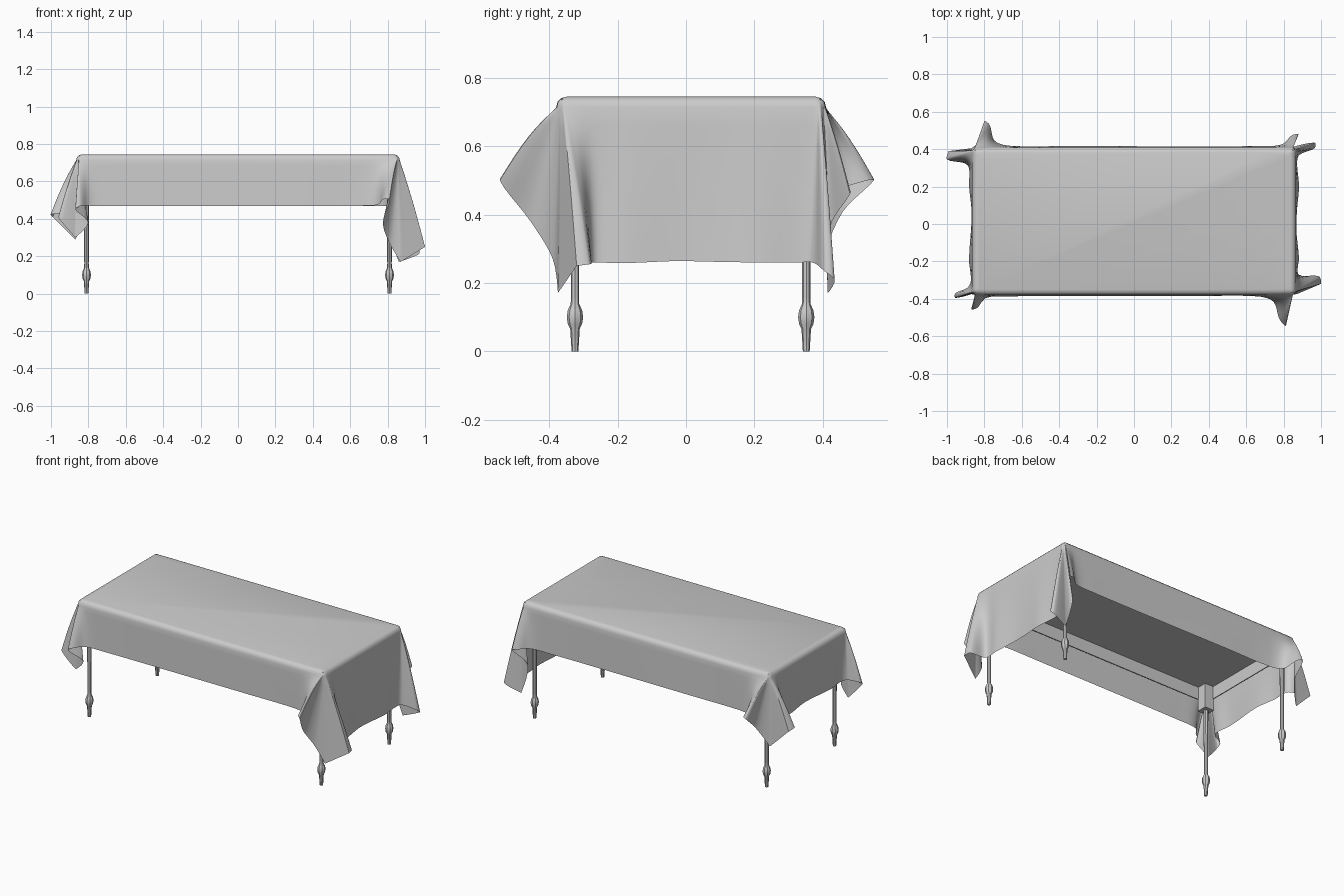
import bpy, bmesh, math
from mathutils import Vector

if "Cube" in bpy.data.objects:
    bpy.data.objects.remove(bpy.data.objects["Cube"])

X, Y0, Y1, TOP, R = 0.865, -0.38, 0.41, 0.745, 0.03


def make(name, bm, smooth=None):
    bmesh.ops.recalc_face_normals(bm, faces=bm.faces)
    me = bpy.data.meshes.new(name)
    bm.to_mesh(me)
    bm.free()
    ob = bpy.data.objects.new(name, me)
    bpy.context.collection.objects.link(ob)
    if smooth:
        bpy.ops.object.select_all(action='DESELECT')
        ob.select_set(True)
        bpy.context.view_layer.objects.active = ob
        bpy.ops.object.shade_smooth_by_angle(angle=math.radians(smooth))
    return ob


def box(name, x0, x1, y0, y1, z0, z1):
    bm = bmesh.new()
    bmesh.ops.create_cube(bm, size=1)
    for v in bm.verts:
        v.co = ((x0 + x1) / 2 + v.co.x * (x1 - x0),
                (y0 + y1) / 2 + v.co.y * (y1 - y0),
                (z0 + z1) / 2 + v.co.z * (z1 - z0))
    return make(name, bm)


# Table top and aprons
box("table_top", -0.85, 0.85, -0.365, 0.395, 0.715, 0.738)
for s, n in ((-1, "left"), (1, "right")):
    box(n + "_apron", *sorted((s * 0.836, s * 0.842)), -0.33, 0.36, 0.635, 0.716)
box("front_apron", -0.82, 0.82, -0.358, -0.352, 0.635, 0.716)
box("back_apron", -0.82, 0.82, 0.379, 0.385, 0.635, 0.716)

# Turned legs with square blocks
PROFILE = [(0, 0), (0.010, 0), (0.014, 0.066), (0.021, 0.08), (0.024, 0.1),
           (0.021, 0.12), (0.0125, 0.138), (0.012, 0.16), (0.0135, 0.565), (0, 0.565)]
for x, a in ((-0.81, "left"), (0.81, "right")):
    for y, b in ((-0.325, "front"), (0.352, "back")):
        box(f"{b}_{a}_block", x - 0.033, x + 0.033, y - 0.033, y + 0.033, 0.56, 0.716)
        bm = bmesh.new()
        vs = [bm.verts.new((r, 0, z)) for r, z in PROFILE]
        es = [bm.edges.new(p) for p in zip(vs, vs[1:])]
        bmesh.ops.spin(bm, geom=vs + es, cent=(0, 0, 0), axis=(0, 0, 1),
                       angle=math.tau, steps=8)
        bmesh.ops.remove_doubles(bm, verts=bm.verts, dist=1e-4)
        bmesh.ops.translate(bm, verts=bm.verts, vec=(x, y, 0))
        make(f"{b}_{a}_leg", bm, 40)

# Tablecloth hem: folded corners, counter-clockwise from front right
FRONT_RIGHT = [(.66, -.387, .47), (.745, -.415, .475), (.778, -.51, .505), (.812, -.545, .50),
               (.775, -.455, .38), (.81, -.39, .27), (.87, -.375, .17),
               (1.0, -.32, .25), (.99, -.28, .255), (.88, -.27, .26)]
BACK_RIGHT = [(.872, .33, .26), (.885, .37, .26), (.965, .405, .235), (.965, .435, .21),
              (.86, .415, .17), (.81, .42, .36), (.88, .48, .46), (.845, .475, .47),
              (.79, .425, .47), (.66, .417, .47)]
BACK_LEFT = [(-.66, .418, .47), (-.745, .445, .475), (-.772, .53, .50), (-.80, .55, .50),
             (-.81, .46, .41), (-.87, .405, .29), (-.99, .39, .41), (-1.0, .345, .425),
             (-.89, .315, .43)]
FRONT_LEFT = [(-.872, -.30, .43), (-.89, -.34, .43), (-.955, -.37, .42), (-.955, -.395, .40),
              (-.87, -.375, .30), (-.80, -.40, .38), (-.87, -.455, .45), (-.84, -.45, .47),
              (-.79, -.395, .47), (-.66, -.387, .47)]
# Gently waving straight hems that follow each corner
RIGHT = [(.882, -.18, .258), (.868, -.03, .264), (.872, .08, .262), (.882, .2, .26)]
BACK = [(.35, .415, .47), (-.35, .417, .47)]
LEFT = [(-.882, .2, .43), (-.868, .05, .435), (-.882, -.19, .43)]
FRONT = [(-.35, -.385, .47), (.35, -.385, .47)]

ctrl = []  # (hem, inset rim point, outward angle)
for k, (corner, side) in enumerate(((FRONT_RIGHT, RIGHT), (BACK_RIGHT, BACK),
                                    (BACK_LEFT, LEFT), (FRONT_LEFT, FRONT))):
    sx = 1 if k < 2 else -1
    cpt = Vector((sx * (X - R), Y1 - R if k in (1, 2) else Y0 + R))
    a0 = math.radians(-90 + 90 * k)
    n = len(corner)
    on_rim = (0, 1) if k % 2 == 0 else (0, n - 2)
    for j, p in enumerate(corner + side):
        c = cpt.copy()
        f = min(1, j / (n - 1))
        if j in on_rim or j >= n - 1:
            # rim point straight above the hem, kept on its own edge
            f = round(f)
            if (k % 2 == 0) == (f == 1):
                c.y = max(Y0 + R, min(Y1 - R, p[1]))
            else:
                c.x = max(-X + R, min(X - R, p[0]))
        ctrl.append((Vector(p), c, a0 + math.radians(90) * f))

# Smooth curve through the hem points, sharp at the cloth's four tips
N, STEPS = len(ctrl), 5
seg = [(ctrl[(i + 1) % N][0] - ctrl[i][0]).length for i in range(N)]
tan = [(ctrl[(i + 1) % N][0] - ctrl[i - 1][0]) / (seg[i] + seg[i - 1]) for i in range(N)]
hems = [tuple(c[0]) for c in ctrl]
for tip in (FRONT_RIGHT[6], FRONT_RIGHT[7], BACK_RIGHT[4], BACK_LEFT[5], BACK_LEFT[6],
            FRONT_LEFT[4]):
    i = min(range(N), key=lambda q: (Vector(hems[q]) - Vector(tip)).length)
    tan[i] = Vector((0, 0, 0))
columns = []
for i in range(N):
    j = (i + 1) % N
    (p, c, a), (q, d, b) = ctrl[i], ctrl[j]
    if b < a - 1e-4:
        b += math.tau
    for s in range(STEPS):
        t = s / STEPS
        t2, t3 = t * t, t * t * t
        hem = (p * (2 * t3 - 3 * t2 + 1) + tan[i] * seg[i] * (t3 - 2 * t2 + t)
               + q * (3 * t2 - 2 * t3) + tan[j] * seg[i] * (t3 - t2))
        rim, ang = c.lerp(d, t), a + (b - a) * t
        out = Vector((math.cos(ang), math.sin(ang)))
        col = []
        for m in range(4):  # rounded table edge
            f = math.radians(30 * m)
            xy = rim + out * R * math.sin(f)
            col.append(Vector((xy.x, xy.y, TOP - R * (1 - math.cos(f)))))
        edge = col[-1]
        flare = max(0, (hem - edge).xy.dot(out))
        for m in range(1, 9):  # hanging cloth, folds arch slightly outward
            w = edge.lerp(hem, m / 8)
            w.z += 0.15 * flare * math.sin(math.pi * m / 8)
            col.append(w)
        columns.append(col)

# Tablecloth surface
bm = bmesh.new()
grid = [[bm.verts.new(p) for p in col] for col in columns]
for i, col in enumerate(grid):
    nxt = grid[(i + 1) % len(grid)]
    for m in range(len(col) - 1):
        bm.faces.new((col[m], col[m + 1], nxt[m + 1], nxt[m]))
bmesh.ops.remove_doubles(bm, verts=bm.verts, dist=1e-4)
rim_edges = [e for e in bm.edges if e.is_boundary
             and all(v.co.z > TOP - 1e-3 for v in e.verts)]
bmesh.ops.contextual_create(bm, geom=rim_edges)
make("tablecloth", bm, 50)
